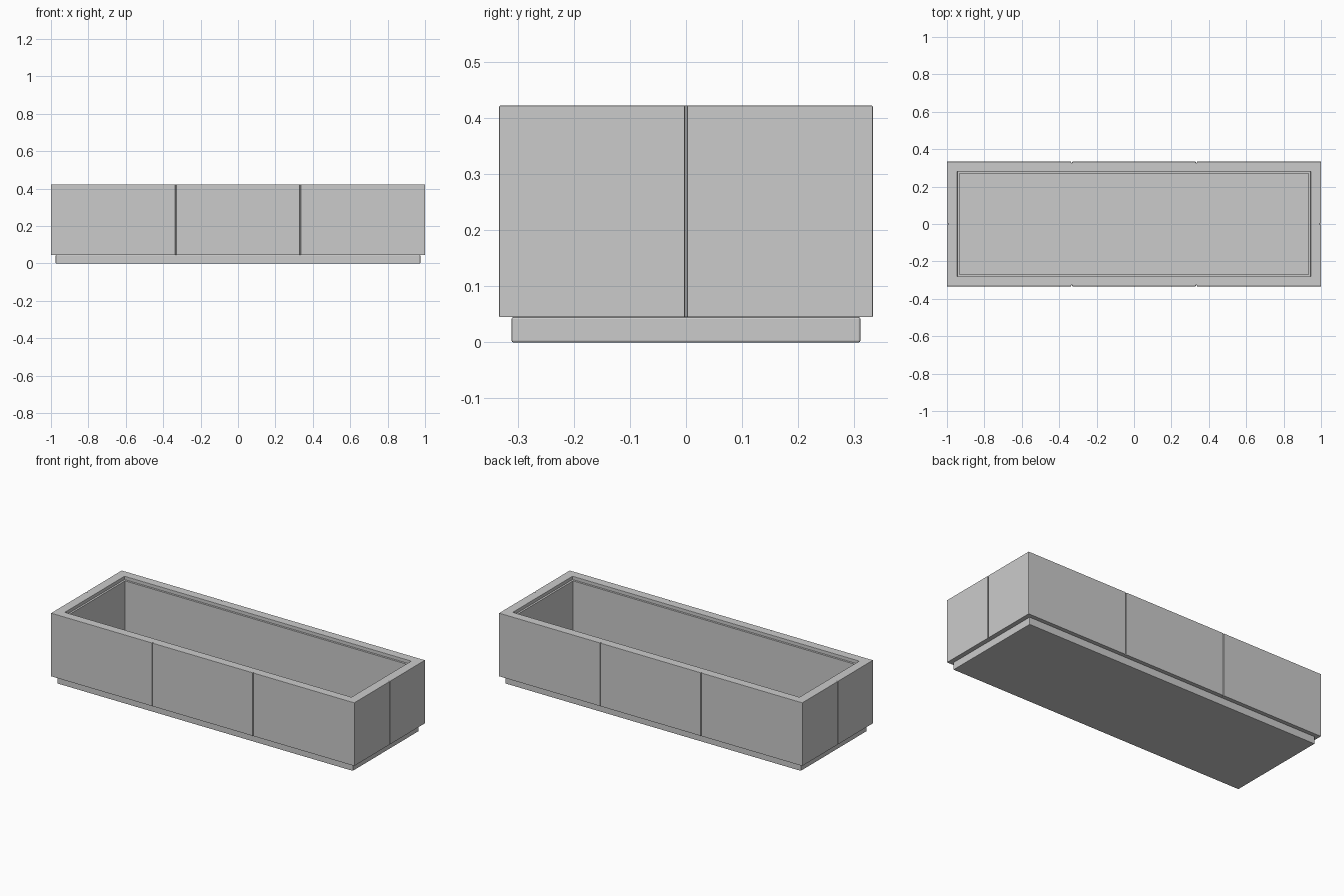
import bpy

if "Cube" in bpy.data.objects:
    bpy.data.objects.remove(bpy.data.objects["Cube"])

Z0, Z1 = 0.045, 0.422          # wall bottom and top
HX, HY = 1.0, 0.333            # outer half sizes
IX, IY = 0.945, 0.281          # opening half sizes


def box(name, hx, hy, z0, z1, x=0.0, y=0.0):
    bpy.ops.mesh.primitive_cube_add(size=1, location=(x, y, (z0 + z1) / 2))
    ob = bpy.context.object
    ob.name = name
    ob.scale = (hx * 2, hy * 2, z1 - z0)
    bpy.ops.object.transform_apply(location=True, rotation=False, scale=True)
    return ob


def cut(target, cutter):
    m = target.modifiers.new("cut", 'BOOLEAN')
    m.operation = 'DIFFERENCE'
    m.solver = 'EXACT'
    m.object = cutter
    cutter.hide_render = True
    cutter.hide_set(True)


def bevel(ob, width):
    m = ob.modifiers.new("edge_softening", 'BEVEL')
    m.width = width
    m.segments = 2
    m.limit_method = 'ANGLE'


# Recessed plinth
plinth = box("plinth", 0.975, 0.311, 0.0, Z0)
bevel(plinth, 0.003)

# Planter walls with the central opening
walls = box("planter_walls", HX, HY, Z0, Z1)
cut(walls, box("opening_cutter", IX, IY, Z0 - 0.1, Z1 + 0.1))

# Thin vertical seams: two on each long side, one on each end
G, D = 0.0025, 0.007
for side in (-1, 1):
    for x in (-0.333, 0.333):
        cut(walls, box("long_seam_cutter", G, D, Z0 - 0.1, Z1 + 0.1, x, side * HY))
    cut(walls, box("end_seam_cutter", D, G, Z0 - 0.1, Z1 + 0.1, side * HX, 0))
bevel(walls, 0.0015)

# Inner liner tray, sitting slightly below the rim
liner = box("liner_tray", IX, IY, Z0, 0.402)
cut(liner, box("liner_cutter", IX - 0.012, IY - 0.012, 0.057, 0.6))
